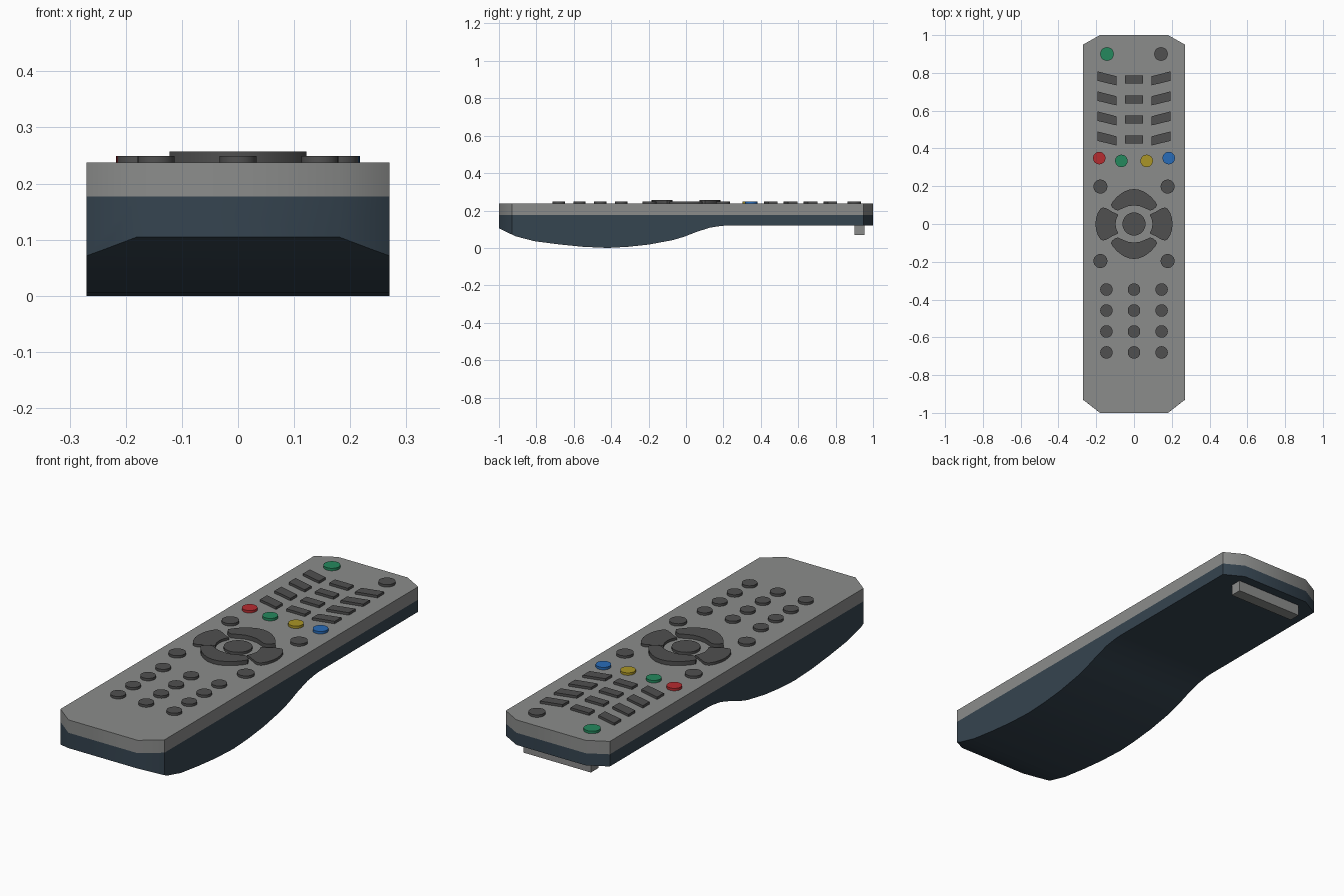
import bpy, bmesh, math
from mathutils import Vector

if "Cube" in bpy.data.objects:
    bpy.data.objects.remove(bpy.data.objects["Cube"])


def material(name, r, g, b):
    m = bpy.data.materials.new(name)
    m.diffuse_color = (r, g, b, 1)
    m.use_nodes = True
    m.node_tree.nodes["Principled BSDF"].inputs["Base Color"].default_value = m.diffuse_color
    return m


GREY = material("shell grey", 0.26, 0.265, 0.26)
NAVY = material("dark slate", 0.036, 0.058, 0.08)
DARK = material("button dark grey", 0.08, 0.08, 0.08)
RED = material("red", 0.47, 0.025, 0.03)
GREEN = material("green", 0.018, 0.25, 0.11)
YELLOW = material("yellow", 0.40, 0.30, 0.02)
BLUE = material("blue", 0.022, 0.15, 0.48)

TOP = 0.2375      # face of the upper shell
SEAM = 0.177      # joint between the shells
BUTTON = 0.249    # button tops


def finish(name, bm, mat, angle=45):
    bmesh.ops.recalc_face_normals(bm, faces=bm.faces[:])
    me = bpy.data.meshes.new(name)
    bm.to_mesh(me)
    bm.free()
    me.materials.append(mat)
    ob = bpy.data.objects.new(name, me)
    bpy.context.collection.objects.link(ob)
    bpy.ops.object.select_all(action='DESELECT')
    ob.select_set(True)
    bpy.context.view_layer.objects.active = ob
    bpy.ops.object.shade_smooth_by_angle(angle=math.radians(angle))
    return ob


def extrude(points, offset):
    bm = bmesh.new()
    face = bm.faces.new([bm.verts.new(p) for p in points])
    new = bmesh.ops.extrude_face_region(bm, geom=[face])["geom"]
    bmesh.ops.translate(bm, vec=offset, verts=[v for v in new if isinstance(v, bmesh.types.BMVert)])
    return bm


def prism(name, outline, z0, z1, mat):
    return finish(name, extrude([(x, y, z0) for x, y in outline], (0, 0, z1 - z0)), mat)


def round_button(name, x, y, r, mat=DARK, top=BUTTON):
    n = 28
    ring = [(x + r * math.cos(2 * math.pi * i / n), y + r * math.sin(2 * math.pi * i / n)) for i in range(n)]
    prism(name, ring, TOP - 0.005, top, mat)


# upper shell with cut corners
half = [(0.18, -1), (0.27, -0.93), (0.27, 0.95), (0.18, 1)]
outline = half + [(-x, y) for x, y in reversed(half)]
prism("upper_shell", outline, SEAM, TOP, GREY)

# lower shell: side profile swept across, corners sliced off to match
profile = [(-1, SEAM), (-1, 0.105), (-0.955, 0.083), (-0.91, 0.062), (-0.81, 0.036), (-0.68, 0.019),
           (-0.55, 0.006), (-0.42, 0.0), (-0.31, 0.006), (-0.2, 0.018), (-0.07, 0.042), (-0.01, 0.06),
           (0.06, 0.087), (0.13, 0.109), (0.19, 0.118), (0.22, 0.12), (1, 0.12), (1, SEAM)]
bm = extrude([(-0.27, y, z) for y, z in profile], (0.54, 0, 0))
for side in (1, -1):
    for a, b in ((half[0], half[1]), (half[2], half[3])):
        normal = Vector((side * (b[1] - a[1]), a[0] - b[0], 0))
        bmesh.ops.bisect_plane(bm, geom=bm.verts[:] + bm.edges[:] + bm.faces[:], dist=1e-5,
                               plane_co=(side * a[0], a[1], 0), plane_no=normal, clear_outer=True)
        bmesh.ops.holes_fill(bm, edges=[e for e in bm.edges if e.is_boundary], sides=0)
finish("lower_shell", bm, NAVY)

# ridge under the far end
prism("underside_ridge", [(-0.175, 0.90), (0.175, 0.90), (0.175, 0.955), (-0.175, 0.955)], 0.068, 0.125, GREY)

# top corner buttons
round_button("power_button", -0.143, 0.90, 0.036, GREEN)
round_button("source_button", 0.143, 0.90, 0.036)

# four rows of bar buttons, outer ones slanted
for row in range(4):
    y = 0.766 - 0.106 * row
    prism(f"bar_button_centre_{row + 1}", [(-0.048, y - 0.021), (0.048, y - 0.021), (0.048, y + 0.021),
                                           (-0.048, y + 0.021)], TOP - 0.005, BUTTON, DARK)
    for side, label in ((-1, "left"), (1, "right")):
        slanted = [(0.093, y - 0.032), (0.193, y - 0.008), (0.193, y + 0.042), (0.093, y + 0.016)]
        prism(f"bar_button_{label}_{row + 1}", [(side * px, py) for px, py in slanted],
              TOP - 0.005, BUTTON, DARK)

# colour buttons
for label, x, y, mat in (("red", -0.184, 0.349, RED), ("green", -0.067, 0.334, GREEN),
                         ("yellow", 0.067, 0.334, YELLOW), ("blue", 0.184, 0.349, BLUE)):
    round_button(label + "_button", x, y, 0.033, mat)

# buttons around the navigation pad
for x in (-0.178, 0.178):
    for y in (0.198, -0.196):
        round_button("menu_button", x, y, 0.037)

# navigation pad
round_button("ok_button", 0, 0, 0.061)
up = [(0, 0.185), (0.03, 0.181), (0.06, 0.167), (0.09, 0.144), (0.113, 0.118), (0.122, 0.102),
      (0.115, 0.088), (0.1, 0.076), (0.085, 0.071), (0.06, 0.083), (0.03, 0.095), (0, 0.098)]
right = [(0.204, 0), (0.201, 0.03), (0.191, 0.06), (0.178, 0.08), (0.165, 0.087), (0.148, 0.084),
         (0.112, 0.063), (0.083, 0.05), (0.094, 0.025), (0.098, 0)]
up += [(-x, y) for x, y in reversed(up[1:-1])]
right += [(x, -y) for x, y in reversed(right[1:-1])]
for s, vertical, horizontal in ((1, "up", "right"), (-1, "down", "left")):
    prism(vertical + "_pad", [(x, s * y) for x, y in up], TOP - 0.005, 0.257, DARK)
    prism(horizontal + "_pad", [(s * x, y) for x, y in right], TOP - 0.005, BUTTON, DARK)

# number keys
for row in range(4):
    for col in (-1, 0, 1):
        round_button("number_key", 0.146 * col, -0.347 - 0.111 * row, 0.033)
